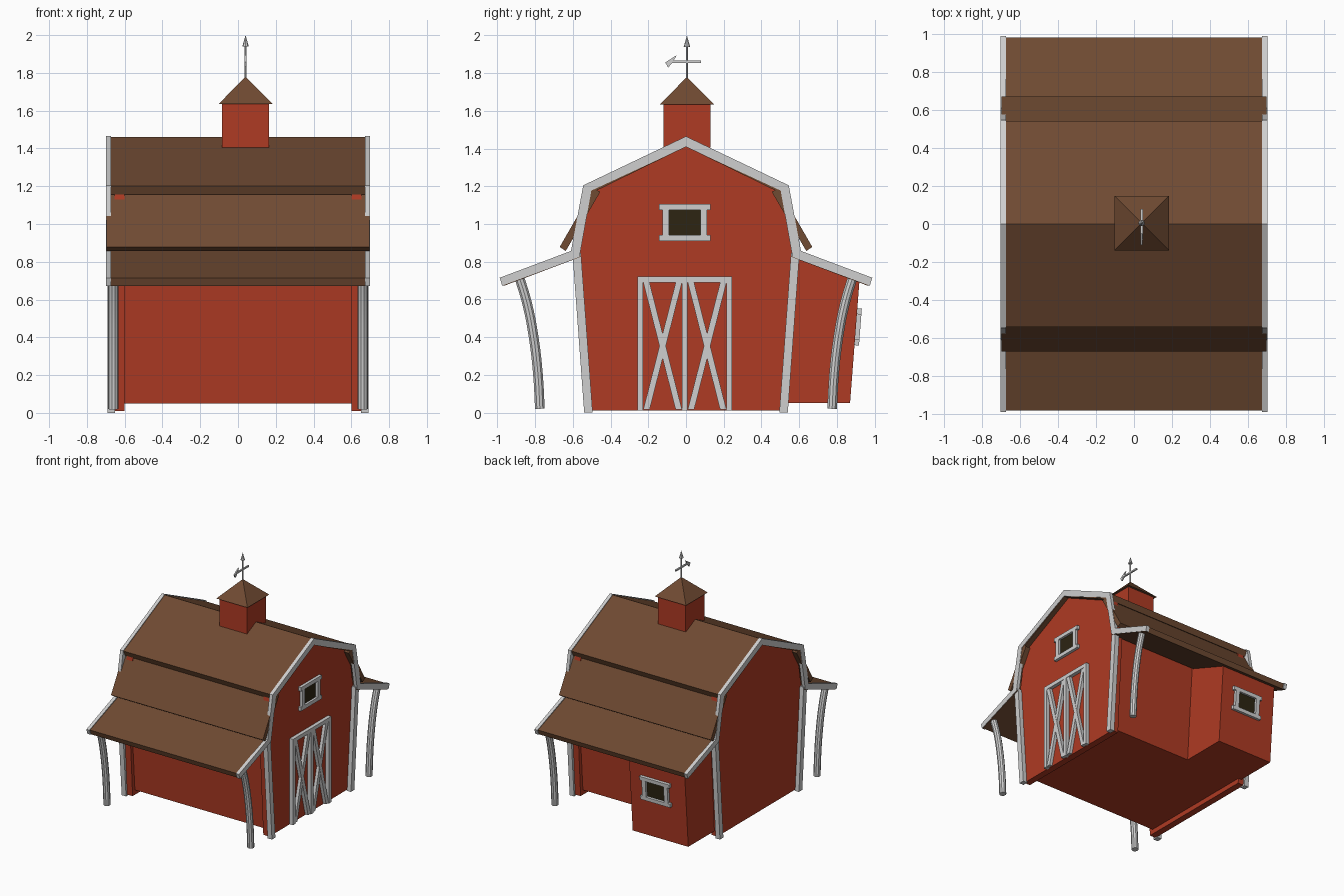
import bpy, bmesh, math
from mathutils import Matrix, Vector

if "Cube" in bpy.data.objects:
    bpy.data.objects.remove(bpy.data.objects["Cube"])


def material(name, rgb):
    m = bpy.data.materials.new(name)
    m.diffuse_color = (*rgb, 1)
    m.use_nodes = True
    m.node_tree.nodes["Principled BSDF"].inputs["Base Color"].default_value = m.diffuse_color
    return m


RED = material("barn red", (0.43, 0.043, 0.017))
BROWN = material("roof brown", (0.16, 0.069, 0.032))
PALE = material("pale trim", (0.62, 0.62, 0.62))
DARK = material("dark pane", (0.026, 0.018, 0.006))


def frame(u, v, d, origin=(0, 0, 0)):
    """Matrix from flat (u, v, depth) coordinates to the world."""
    m = Matrix((u, v, d)).transposed().to_4x4()
    m.translation = Vector(origin)
    return m


# u = y, v = z, depth = x
END = frame((0, 1, 0), (0, 0, 1), (1, 0, 0))


def finish(name, bm, mat):
    bmesh.ops.recalc_face_normals(bm, faces=bm.faces)
    me = bpy.data.meshes.new(name)
    bm.to_mesh(me)
    bm.free()
    me.materials.append(mat)
    ob = bpy.data.objects.new(name, me)
    bpy.context.collection.objects.link(ob)
    return ob


def solid(name, mat, parts, m=END):
    """One object from extruded profiles: parts = [(points, depth0, depth1)]."""
    bm = bmesh.new()
    for pts, d0, d1 in parts:
        lo = [bm.verts.new(m @ Vector((u, v, d0))) for u, v in pts]
        hi = [bm.verts.new(m @ Vector((u, v, d1))) for u, v in pts]
        bm.faces.new(lo[::-1])
        bm.faces.new(hi)
        n = len(pts)
        for i in range(n):
            bm.faces.new((lo[i], lo[(i + 1) % n], hi[(i + 1) % n], hi[i]))
    return finish(name, bm, mat)


def cone(name, mat, sides, r1, r2, z0, z1, x, y, turn=0):
    bm = bmesh.new()
    m = Matrix.Translation((x, y, (z0 + z1) / 2)) @ Matrix.Rotation(turn, 4, 'Z')
    bmesh.ops.create_cone(bm, cap_ends=True, segments=sides, radius1=r1,
                          radius2=r2, depth=z1 - z0, matrix=m)
    return finish(name, bm, mat)


def rect(u0, u1, v0, v1):
    return [(u0, v0), (u1, v0), (u1, v1), (u0, v1)]


def flip(pts):
    return [(-u, v) for u, v in pts]


def mirrored(half):
    """Half profile running bottom to the centre line, completed."""
    return half + flip(half[-2::-1])


# Main body between the gable slabs
body = [(0.495, 0.05), (0.55, 0.84), (0.48, 1.15), (0, 1.40)]
solid("barn_body", RED, [(mirrored(body), -0.61, 0.61)])

# Gable slabs, trim boards at both ends
gable = mirrored([(0.525, 0.01), (0.575, 0.84), (0.52, 1.16), (0, 1.42)])
outer = mirrored([(0.988, 0.715), (0.61, 0.857), (0.545, 1.205), (0, 1.465)])
inner = mirrored([(0.975, 0.673), (0.565, 0.825), (0.502, 1.177), (0, 1.41)])
barge = outer + inner[::-1]
corner = [(0.495, 0), (0.54, 0), (0.602, 0.845), (0.557, 0.845)]
for side, s in (("right", 1), ("left", -1)):
    solid(side + "_gable_wall", RED, [(gable, s * 0.60, s * 0.655)])
    solid(side + "_barge_board", PALE, [(barge, s * 0.672, s * 0.70)])
    solid(side + "_corner_boards", PALE,
          [(c, s * 0.65, s * 0.69) for c in (corner, flip(corner))])

# Roof slabs
W = 0.697
top = mirrored([(0.54, 1.20), (0, 1.46)]) + mirrored([(0.52, 1.155), (0, 1.41)])[::-1]
solid("upper_roof", BROWN, [(top, -W, W)])
steep = [(0.49, 1.19), (0.67, 0.878), (0.638, 0.857), (0.455, 1.17)]
porch = [(0.58, 0.858), (0.98, 0.713), (0.966, 0.672), (0.56, 0.825)]
for side, f in (("back", list), ("front", flip)):
    solid(side + "_steep_roof", BROWN, [(f(steep), -W, W)])
    solid(side + "_porch_roof", BROWN, [(f(porch), -W, W)])

# Side shed under the back porch roof
shed = [(0.45, 0.05), (0.87, 0.05), (0.92, 0.70), (0.55, 0.835)]
solid("side_shed", RED, [(shed, -0.63, -0.12)])


# Windows: pane plate plus four frame bars
def window(name, m):
    bars = [rect(-0.137, 0.137, 0.067, 0.098), rect(-0.137, 0.137, -0.098, -0.067),
            rect(-0.118, -0.083, -0.067, 0.067), rect(0.083, 0.118, -0.067, 0.067)]
    solid(name + "_frame", PALE, [(b, -0.01, 0.024) for b in bars], m)
    solid(name + "_pane", DARK, [(rect(-0.083, 0.083, -0.067, 0.067), -0.002, 0.005)], m)


window("gable_window", frame((0, 1, 0), (0, 0, 1), (1, 0, 0), (0.655, -0.007, 1.008)))
t = math.atan2(0.05, 0.65)
window("shed_window", frame((-1, 0, 0), (0, math.sin(t), math.cos(t)),
                            (0, math.cos(t), -math.sin(t)), (-0.36, 0.901, 0.455)))

# Double barn door: frame boards and crossed braces
boards = [(rect(u, u + 0.03, 0.01, 0.69), 0.65, 0.685) for u in (-0.257, -0.021, 0.215)]
boards.append((rect(-0.257, 0.245, 0.69, 0.722), 0.65, 0.685))
w = 0.034
for a, b in ((-0.227, -0.021), (0.009, 0.215)):
    boards.append(([(a, 0.015), (a + w, 0.015), (b, 0.69), (b - w, 0.69)], 0.65, 0.680))
    boards.append(([(b - w, 0.015), (b, 0.015), (a + w, 0.69), (a, 0.69)], 0.65, 0.682))
solid("barn_door_boards", PALE, boards)


# Curved round porch posts (the shed replaces the fourth one)
def post(name, x, s):
    path = [(0.775, 0.02), (0.785, 0.2), (0.808, 0.4), (0.843, 0.58), (0.888, 0.73)]
    cu = bpy.data.curves.new(name, 'CURVE')
    cu.dimensions = '3D'
    cu.bevel_depth = 0.027
    cu.bevel_resolution = 3
    cu.resolution_u = 4
    cu.use_fill_caps = True
    sp = cu.splines.new('BEZIER')
    sp.bezier_points.add(len(path) - 1)
    for p, (y, z) in zip(sp.bezier_points, path):
        p.co = (x, s * y, z)
        p.handle_left_type = p.handle_right_type = 'AUTO'
    cu.materials.append(PALE)
    ob = bpy.data.objects.new(name, cu)
    bpy.context.collection.objects.link(ob)
    bpy.ops.object.select_all(action='DESELECT')
    ob.select_set(True)
    bpy.context.view_layer.objects.active = ob
    bpy.ops.object.convert(target='MESH')
    bpy.ops.object.shade_smooth_by_angle()


post("front_left_post", -0.66, -1)
post("front_right_post", 0.66, -1)
post("back_right_post", 0.66, 1)

# Cupola with pyramid roof
CX, CY = 0.04, 0.005
solid("cupola", RED, [(rect(CY - 0.125, CY + 0.125, 1.405, 1.64), CX - 0.125, CX + 0.125)])
cone("cupola_roof", BROWN, 4, 0.143 * math.sqrt(2), 0, 1.635, 1.78, CX, CY, math.pi / 4)

# Weather vane: pole, tip, cross rod and tail plate
cone("vane_pole", PALE, 8, 0.006, 0.006, 1.76, 1.95, CX, CY)
cone("vane_tip", PALE, 8, 0.017, 0, 1.94, 2.0, CX, CY)
solid("vane_rod", PALE, [(rect(-0.085, 0.08, 1.855, 1.867), CX - 0.006, CX + 0.006)])
tail = [(-0.05, 1.895), (-0.11, 1.857), (-0.095, 1.83), (-0.07, 1.857)]
solid("vane_tail", PALE, [(tail, CX - 0.005, CX + 0.005)])
